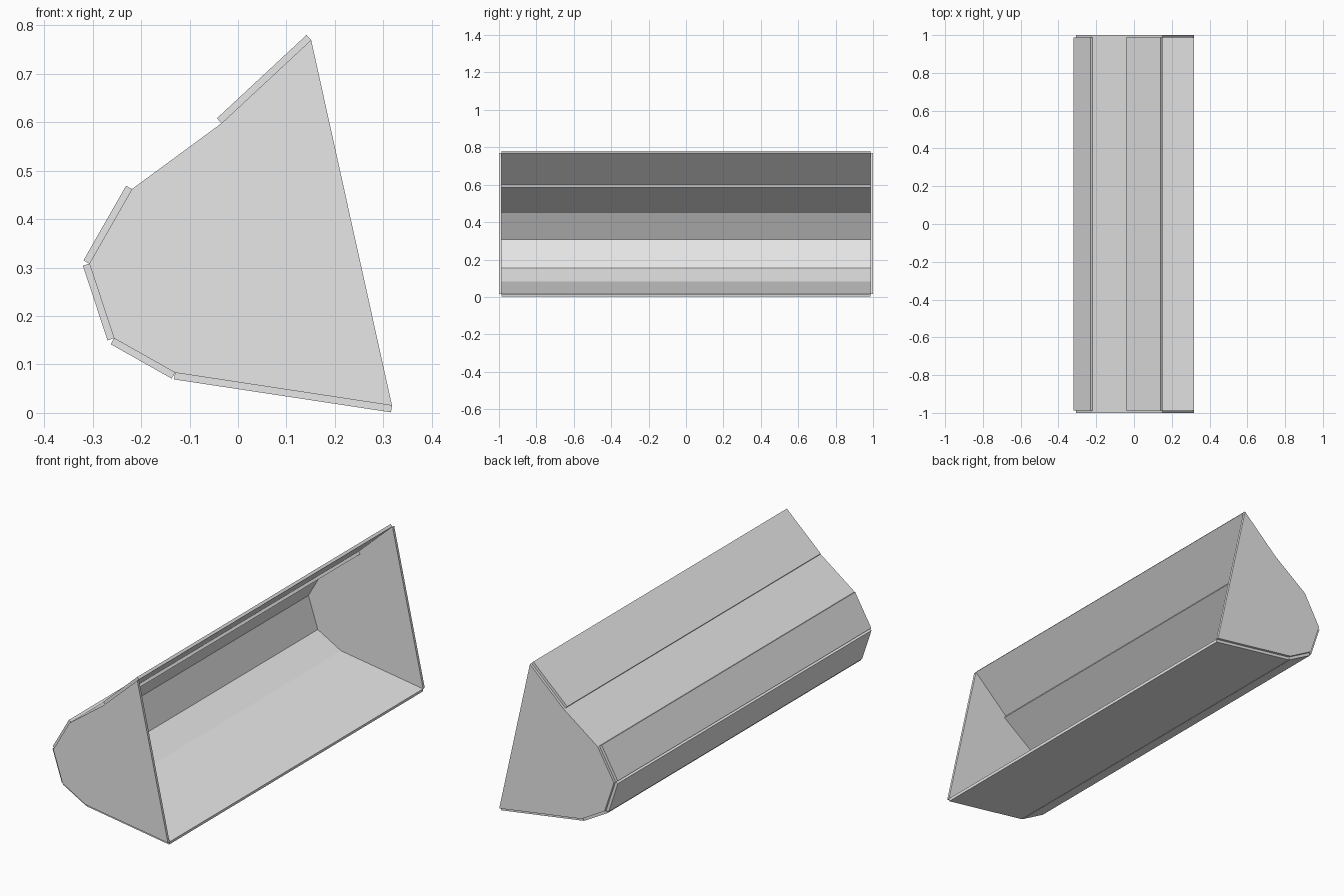
import bpy
import bmesh
from mathutils import Vector

cube = bpy.data.objects.get("Cube")
if cube:
    bpy.data.objects.remove(cube, do_unlink=True)

# Plain grey steel
steel = bpy.data.materials.new("grey_steel")
steel.use_nodes = True
grey = (0.8, 0.8, 0.8, 1)
steel.diffuse_color = grey
steel.node_tree.nodes["Principled BSDF"].inputs["Base Color"].default_value = grey

THICK = 0.014
INNER_Y = 0.987


def prism(name, outline, y0, y1):
    """Extrude an (x, z) outline from y0 to y1."""
    bm = bmesh.new()
    face = bm.faces.new([bm.verts.new((p[0], y0, p[1])) for p in outline])
    out = bmesh.ops.extrude_face_region(bm, geom=[face])
    moved = [v for v in out["geom"] if isinstance(v, bmesh.types.BMVert)]
    bmesh.ops.translate(bm, verts=moved, vec=(0, y1 - y0, 0))
    bmesh.ops.recalc_face_normals(bm, faces=bm.faces)
    mesh = bpy.data.meshes.new(name)
    bm.to_mesh(mesh)
    bm.free()
    mesh.materials.append(steel)
    obj = bpy.data.objects.new(name, mesh)
    bpy.context.collection.objects.link(obj)
    return obj


# Trough section from the top lip round the back to the bottom lip
profile = [Vector(p) for p in (
    (0.151, 0.77), (-0.034, 0.598), (-0.219, 0.462), (-0.307, 0.308),
    (-0.256, 0.154), (-0.13, 0.083), (0.318, 0.015))]

# End cheeks
prism("front_cheek", profile, -1, -INNER_Y)
prism("back_cheek", profile, INNER_Y, 1)

# Butted shell plates; the upper back plate sits inside the section line
names = ["top_lip_plate", "upper_back_plate", "back_plate",
         "lower_back_plate", "heel_plate", "floor_plate"]
for name, a, b in zip(names, profile, profile[1:]):
    d = (b - a).normalized()
    side = -1 if name == "upper_back_plate" else 1
    offset = Vector((d.y, -d.x)) * THICK * side
    prism(name, [a, b, b + offset, a + offset], -INNER_Y, INNER_Y)
